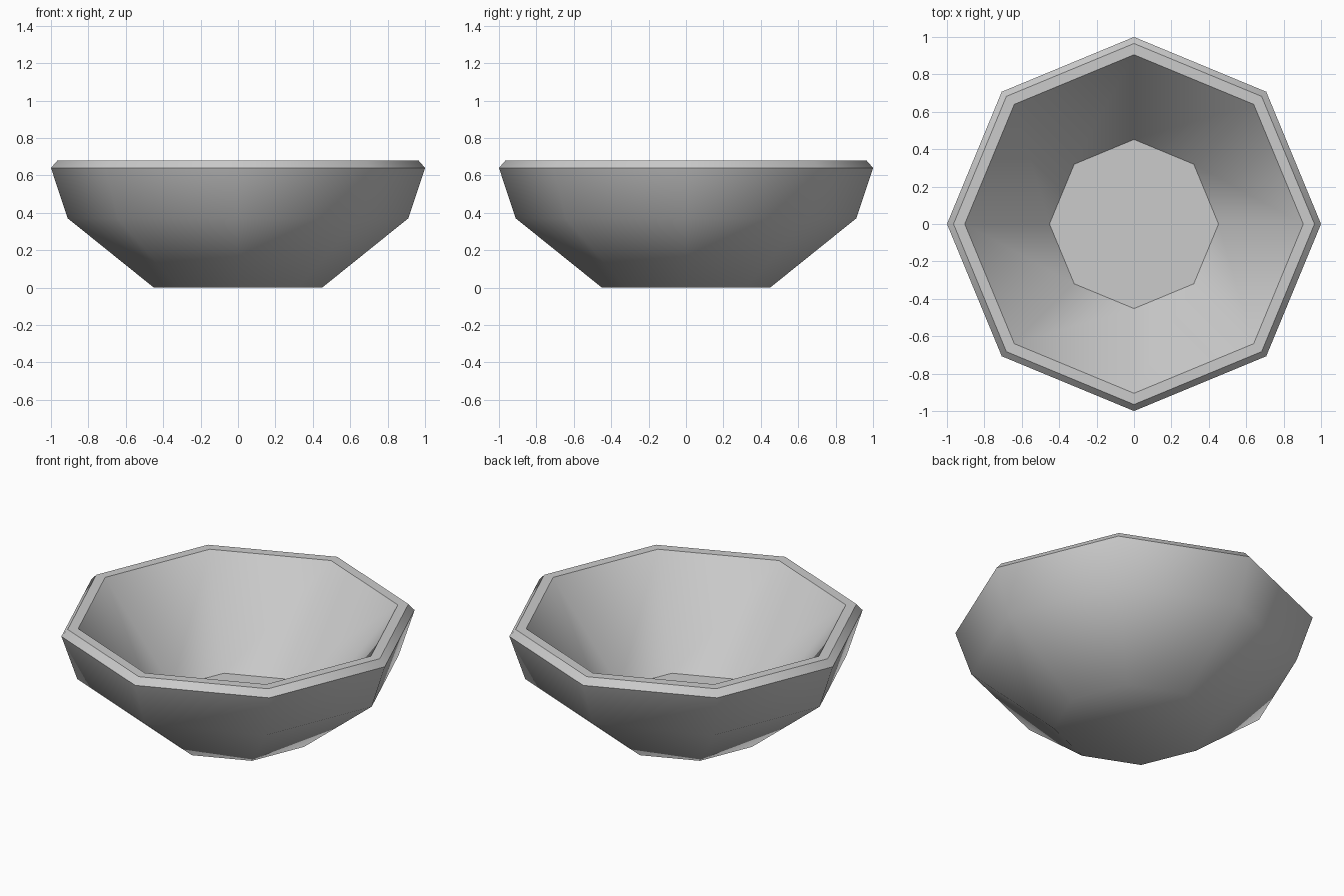
import bpy, bmesh, math

cube = bpy.data.objects.get("Cube")
if cube:
    bpy.data.objects.remove(cube, do_unlink=True)

SIDES = 8

# Plain grey material
grey = bpy.data.materials.new("light_grey")
grey.use_nodes = True
colour = (0.6, 0.6, 0.6, 1.0)
grey.diffuse_color = colour
grey.node_tree.nodes["Principled BSDF"].inputs["Base Color"].default_value = colour

# Radius and height: base, belly, outer rim, bevelled rim top, inner rim, floor
profile = [(0.45, 0.0), (0.91, 0.37), (1.0, 0.64),
           (0.965, 0.68), (0.905, 0.68), (0.452, 0.125)]

bm = bmesh.new()
rings = []
for radius, height in profile:
    angles = [math.tau * i / SIDES for i in range(SIDES)]
    rings.append([bm.verts.new((radius * math.cos(a), radius * math.sin(a), height))
                  for a in angles])

# Walls and rim
for low, high in zip(rings, rings[1:]):
    for i in range(SIDES):
        j = (i + 1) % SIDES
        bm.faces.new((low[i], low[j], high[j], high[i]))

# Underside and inner floor
bm.faces.new(rings[0][::-1])
bm.faces.new(rings[-1])
bmesh.ops.recalc_face_normals(bm, faces=bm.faces)

mesh = bpy.data.meshes.new("bowl")
bm.to_mesh(mesh)
bm.free()
mesh.materials.append(grey)
bowl = bpy.data.objects.new("bowl", mesh)
bpy.context.collection.objects.link(bowl)

# Smooth walls with crisp rim and floor edges
bpy.ops.object.select_all(action="DESELECT")
bowl.select_set(True)
bpy.context.view_layer.objects.active = bowl
bpy.ops.object.shade_smooth_by_angle(angle=math.radians(46))
